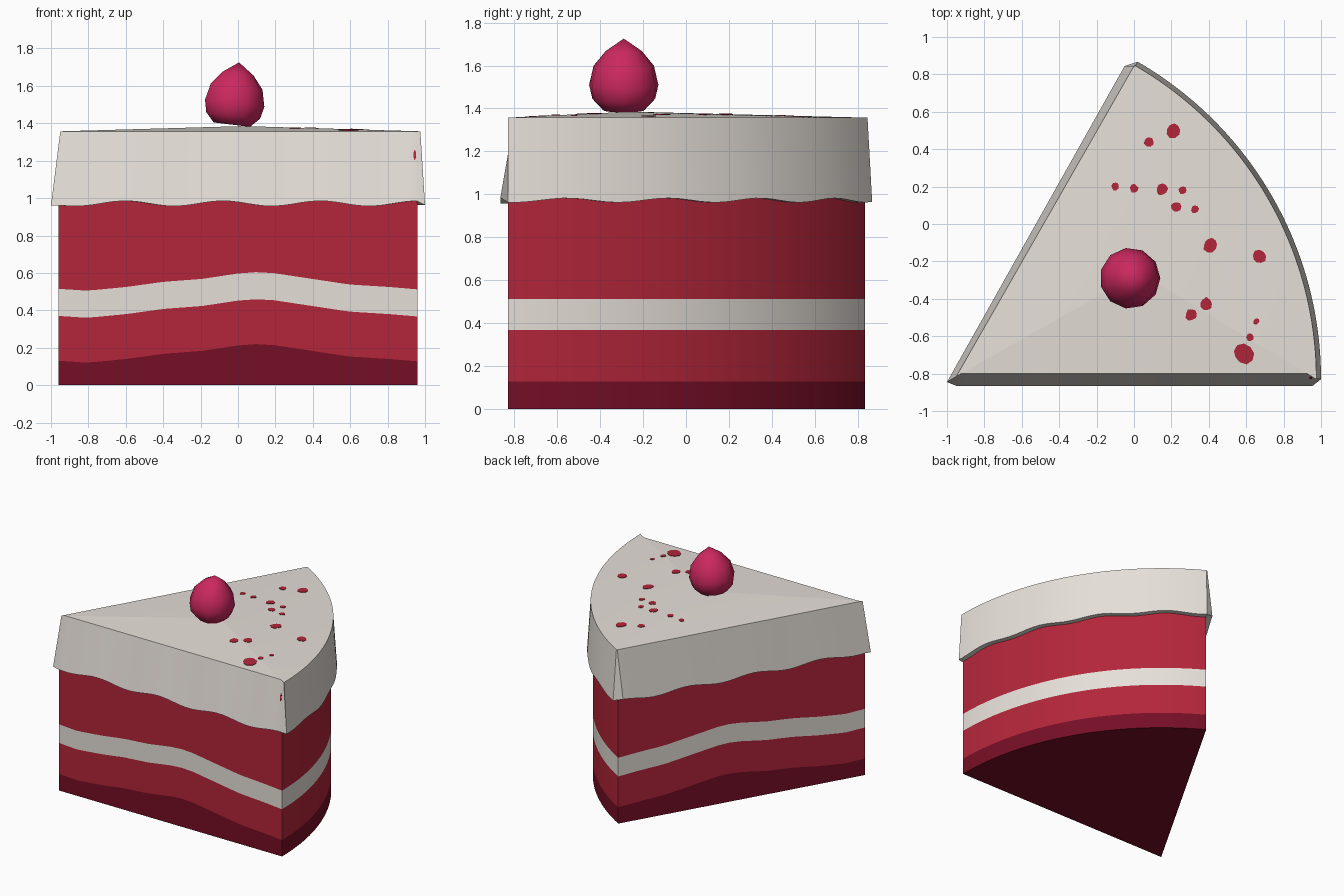
import bpy, bmesh, math, random
from mathutils import Vector

if "Cube" in bpy.data.objects:
    bpy.data.objects.remove(bpy.data.objects["Cube"])
random.seed(4)

def material(name, rgb):
    m = bpy.data.materials.new(name)
    m.diffuse_color = (*rgb, 1)
    m.use_nodes = True
    m.node_tree.nodes["Principled BSDF"].inputs["Base Color"].default_value = m.diffuse_color
    return m

CREAM = material("cream", (0.79, 0.74, 0.69))
RED = material("red sponge", (0.45, 0.019, 0.042))
DARK = material("dark crust", (0.18, 0.0045, 0.019))
BERRY = material("berry pink", (0.60, 0.021, 0.112))

def finish(name, bm, mats, angle=35):
    bmesh.ops.recalc_face_normals(bm, faces=bm.faces)
    me = bpy.data.meshes.new(name)
    bm.to_mesh(me)
    bm.free()
    for m in mats:
        me.materials.append(m)
    ob = bpy.data.objects.new(name, me)
    bpy.context.collection.objects.link(ob)
    if angle:
        bpy.ops.object.select_all(action='DESELECT')
        ob.select_set(True)
        bpy.context.view_layer.objects.active = ob
        bpy.ops.object.shade_smooth_by_angle(angle=math.radians(angle))
    return ob

def skin(bm, rings, mat_ids=None):
    """Join closed rings of points with quads and return the vertex rings."""
    vr = [[bm.verts.new(p) for p in r] for r in rings]
    for k in range(len(vr) - 1):
        a, b = vr[k], vr[k + 1]
        for i in range(len(a)):
            j = (i + 1) % len(a)
            f = bm.faces.new((a[i], a[j], b[j], b[i]))
            f.material_index = mat_ids[k] if mat_ids else 0
    return vr

TIP = Vector((-0.96, -0.83))
N = 40

def outline(front, radius, left):
    """Wedge outline: front edge, arc about the tip, left edge (back to the tip)."""
    pts = []
    for a, b in (front, None), left:
        if b is None:
            continue
    f0, f1 = Vector(front[0]), Vector(front[1])
    l0, l1 = Vector(left[0]), Vector(left[1])
    pts += [f0.lerp(f1, i / N) for i in range(N + 1)]
    pts += [TIP + radius * Vector((math.cos(t), math.sin(t)))
            for t in (math.radians(60) * i / N for i in range(N + 1))]
    pts += [l0.lerp(l1, i / N) for i in range(N + 1)]
    return pts

# Layer height along the cut sides, by distance from the tip (0..1)
WAVE = [(0, .130), (.08, .120), (.19, .140), (.29, .167), (.40, .183), (.5, .212),
        (.55, .219), (.60, .214), (.71, .182), (.81, .153), (.92, .140), (1, .127)]

def layer(t):
    for (a, za), (b, zb) in zip(WAVE, WAVE[1:]):
        if t <= b:
            return za + (zb - za) * (t - a) / (b - a)
    return WAVE[-1][1]

# Sponge body with wavy layers
B, C = (0.96, -0.83), (0.0, 0.833)
body = outline((TIP, B), 1.92, (C, TIP))
wave = [layer(min(1, (p - TIP).length / 1.92)) for p in body]
bm = bmesh.new()
rings = [[(p.x, p.y, 0) for p in body]]
for dz in (0, 0.24, 0.385):
    rings.append([(p.x, p.y, w + dz) for p, w in zip(body, wave)])
rings.append([(p.x, p.y, 1.0) for p in body])
vr = skin(bm, rings, [1, 0, 2, 0])
bm.faces.new(vr[0]).material_index = 1
bm.faces.new(vr[-1])
bmesh.ops.remove_doubles(bm, verts=bm.verts, dist=1e-4)
finish("sponge_body", bm, [RED, DARK, CREAM])

# Frosting cap with a scalloped lower rim and a slightly domed top
low = outline(((-0.95, -0.865), (0.955, -0.865)), 1.96, ((-0.05, 0.845), (-1.0, -0.845)))
top = outline(((-0.94, -0.80), (0.955, -0.80)), 1.935, ((0.0, 0.845), (-0.95, -0.815)))

def rim(i, p):
    if N < i <= 2 * N + 1:
        s = 2.01 * (i - N - 1) / N
        return 0.972 + 0.010 * math.cos(2 * math.pi * (s - 0.75) / 0.48)
    s = (p - TIP).length
    return 0.971 + 0.014 * math.cos(2 * math.pi * (s - 0.36) / 0.52)

APEX = Vector((0.03, -0.26, 1.385))
RIM_Z = 1.357
bm = bmesh.new()
z = [rim(i, p) for i, p in enumerate(low)]
vr = skin(bm, [[(p.x, p.y, h) for p, h in zip(body, z)],
               [(p.x, p.y, h) for p, h in zip(low, z)],
               [(p.x, p.y, RIM_Z) for p in top]])
apex = bm.verts.new(APEX)
for i, v in enumerate(vr[2]):
    bm.faces.new((v, vr[2][(i + 1) % len(top)], apex))
bmesh.ops.remove_doubles(bm, verts=bm.verts, dist=1e-4)
frosting = finish("frosting", bm, [CREAM])

# Red crumbs: thin irregular plates laid on the frosting
bm = bmesh.new()

def crumb(origin, direction, r, stretch):
    hit, loc, nrm, _ = frosting.ray_cast(Vector(origin), Vector(direction))
    if not hit:
        return
    u = nrm.orthogonal().normalized() if abs(nrm.z) > 0.5 else Vector((1, 0, 0))
    u = (u - nrm * u.dot(nrm)).normalized()
    v = nrm.cross(u)
    ring = []
    for k in range(9):
        a = math.tau * k / 9
        q = r * random.uniform(0.85, 1.1)
        ring.append(loc + u * q * math.cos(a) + v * q * stretch * math.sin(a))
    vr = skin(bm, [[p - nrm * 0.002 for p in ring], [p + nrm * 0.003 for p in ring]])
    bm.faces.new(vr[1])

for x, y, r in [(.21, .50, .042), (.08, .44, .027), (-.10, .20, .022), (0, .19, .023),
                (.15, .185, .033), (.26, .18, .023), (.225, .09, .029), (.325, .08, .022),
                (.41, -.115, .041), (.67, -.175, .039), (.385, -.43, .037),
                (.305, -.485, .034), (.655, -.52, .018), (.62, -.605, .022),
                (.585, -.695, .052)]:
    crumb((x, y, 2), (0, 0, -1), r, random.uniform(0.85, 1.1))
crumb((0.945, -2, 1.23), (0, 1, 0), 0.007, 4)
finish("crumbs", bm, [RED], 0)

# Berry: lathed profile, leaning a little to the right
bm = bmesh.new()
prof = [(.10, 0), (.148, .05), (.163, .115), (.142, .205), (.085, .275)]
SIDES = 11
vr = skin(bm, [[(r * math.cos(math.tau * i / SIDES), r * math.sin(math.tau * i / SIDES), h)
                for i in range(SIDES)] for r, h in prof])
bm.faces.new(vr[0])
tip = bm.verts.new((0, 0, 0.335))
for i in range(SIDES):
    bm.faces.new((vr[-1][i], vr[-1][(i + 1) % SIDES], tip))
berry = finish("berry", bm, [BERRY], 50)
berry.location = (-0.035, -0.29, 1.393)
berry.rotation_euler = (0, math.radians(7), 0)
